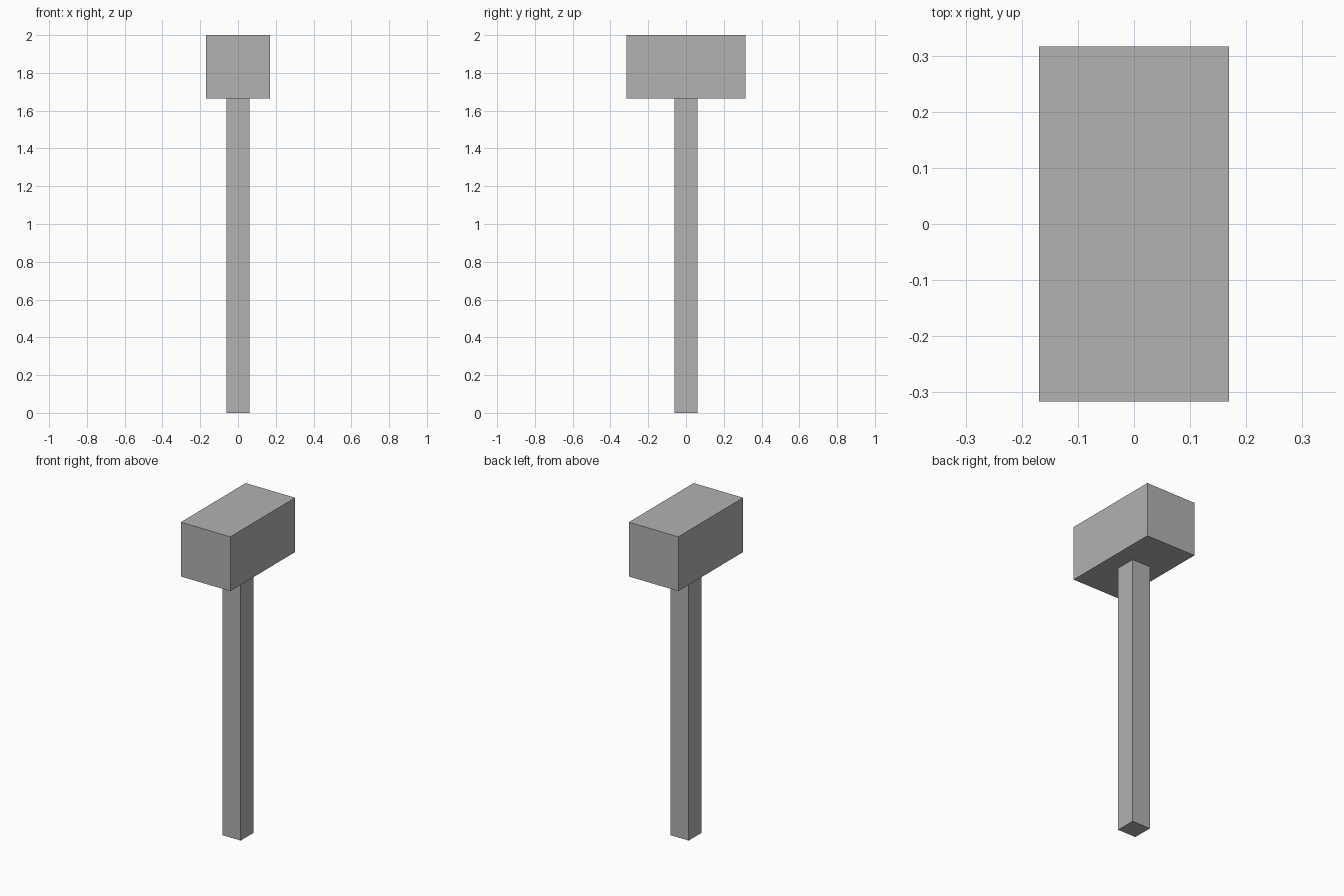
import bpy

if "Cube" in bpy.data.objects:
    bpy.data.objects.remove(bpy.data.objects["Cube"])

grey = bpy.data.materials.new("plain_grey")
grey.diffuse_color = (0.445, 0.445, 0.445, 1.0)
grey.use_nodes = True
grey.node_tree.nodes["Principled BSDF"].inputs["Base Color"].default_value = grey.diffuse_color


def box(name, width, depth, bottom, top):
    """Box centred on the z axis, spanning bottom to top."""
    bpy.ops.mesh.primitive_cube_add(size=1, location=(0, 0, (bottom + top) / 2))
    obj = bpy.context.object
    obj.name = name
    obj.scale = (width, depth, top - bottom)
    bpy.ops.object.transform_apply(location=False, rotation=False, scale=True)
    obj.data.materials.append(grey)
    return obj


# Square shaft
box("handle", 0.124, 0.124, 0.0, 1.665)

# Block head, longer front to back
box("hammer_head", 0.338, 0.632, 1.665, 2.0)
